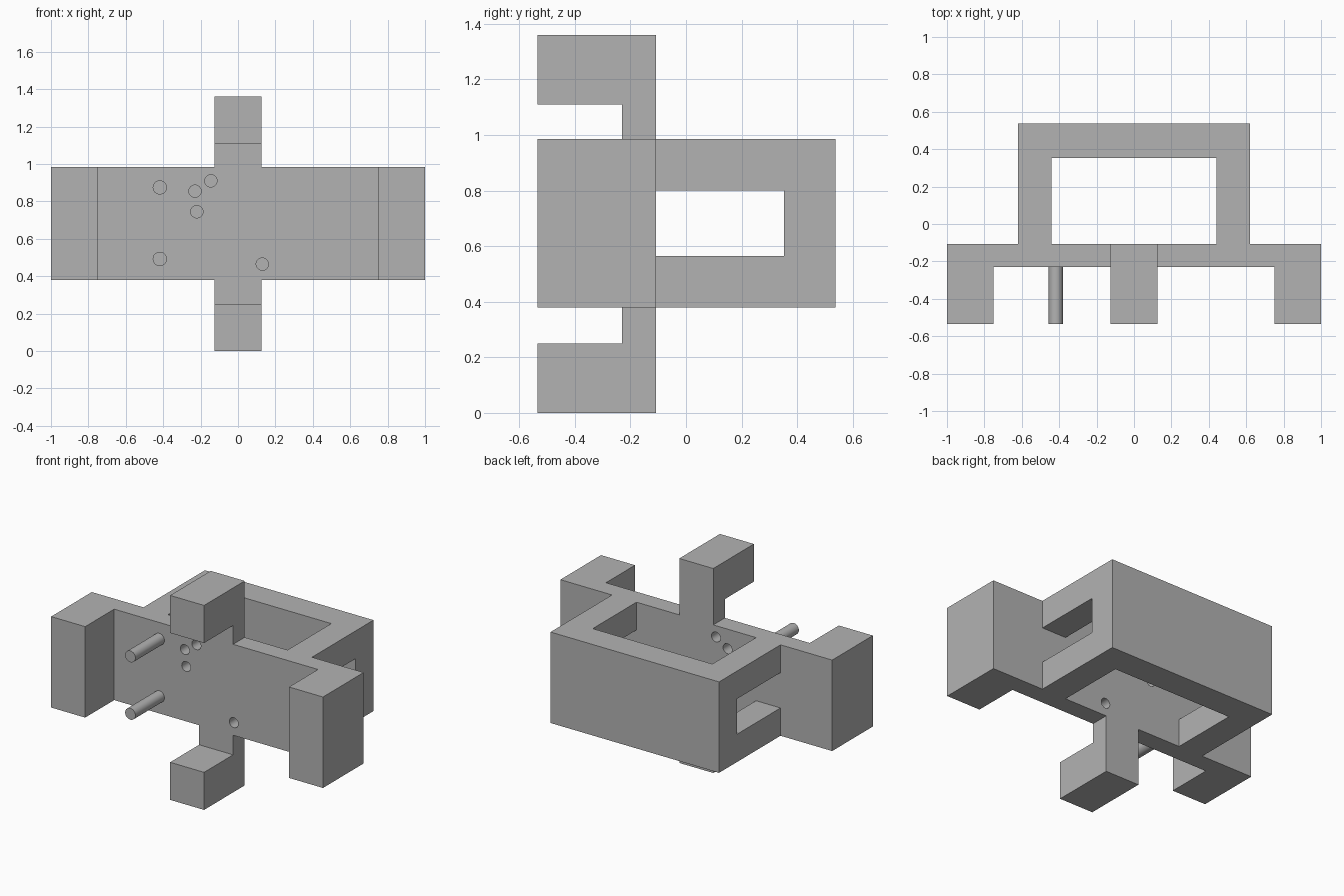
import bpy
import bmesh
from mathutils import Matrix, Vector

if "Cube" in bpy.data.objects:
    bpy.data.objects.remove(bpy.data.objects["Cube"], do_unlink=True)

grey = bpy.data.materials.new("plain grey")
grey.use_nodes = True
COLOUR = (0.45, 0.45, 0.45, 1)
grey.diffuse_color = COLOUR
grey.node_tree.nodes["Principled BSDF"].inputs["Base Color"].default_value = COLOUR

# Main depth positions, front to back
FRONT, PLATE, BACK, INNER, REAR = -0.535, -0.23, -0.108, 0.352, 0.538
LOW, HIGH, TOP = 0.38, 0.985, 1.36


def finish(name, bm):
    bmesh.ops.recalc_face_normals(bm, faces=bm.faces[:])
    mesh = bpy.data.meshes.new(name)
    bm.to_mesh(mesh)
    bm.free()
    mesh.materials.append(grey)
    obj = bpy.data.objects.new(name, mesh)
    bpy.context.collection.objects.link(obj)
    return obj


def prism(name, points, direction):
    """Extrude a flat outline along a direction."""
    bm = bmesh.new()
    face = bm.faces.new([bm.verts.new(p) for p in points])
    new = bmesh.ops.extrude_face_region(bm, geom=[face])["geom"]
    verts = [g for g in new if isinstance(g, bmesh.types.BMVert)]
    bmesh.ops.translate(bm, verts=verts, vec=Vector(direction))
    return finish(name, bm)


def box(name, lo, hi):
    outline = [(lo[0], lo[1], lo[2]), (hi[0], lo[1], lo[2]),
               (hi[0], hi[1], lo[2]), (lo[0], hi[1], lo[2])]
    return prism(name, outline, (0, 0, hi[2] - lo[2]))


def rod(name, x, z, radius, y0, y1):
    """Round bar running front to back."""
    bm = bmesh.new()
    turn = Matrix.Translation((x, (y0 + y1) / 2, z)) @ Matrix.Rotation(1.5707963, 4, "X")
    bmesh.ops.create_cone(bm, cap_ends=True, segments=32, radius1=radius,
                          radius2=radius, depth=y1 - y0, matrix=turn)
    return finish(name, bm)


def combine(target, tool, operation):
    mod = target.modifiers.new(tool.name, "BOOLEAN")
    mod.object, mod.operation, mod.solver = tool, operation, "EXACT"
    bpy.context.view_layer.objects.active = target
    bpy.ops.object.modifier_apply(modifier=mod.name)
    bpy.data.objects.remove(tool, do_unlink=True)


def smooth(obj):
    bpy.ops.object.select_all(action="DESELECT")
    obj.select_set(True)
    bpy.context.view_layer.objects.active = obj
    bpy.ops.object.shade_smooth_by_angle()


# Plate with side arms and rear frame, from a mirrored plan outline
half = [(0.75, PLATE), (0.75, FRONT), (1, FRONT), (1, BACK), (0.62, BACK), (0.62, REAR)]
plan = half + [(-x, y) for x, y in reversed(half)]
body = prism("bracket_body", [(x, y, LOW) for x, y in plan], (0, 0, HIGH - LOW))

# Upright with a hooked foot at each end
foot = [(BACK, 0), (FRONT, 0), (FRONT, 0.25), (PLATE, 0.25)]
side = foot + [(y, TOP - z) for y, z in reversed(foot)]
combine(body, prism("upright", [(-0.125, y, z) for y, z in side], (0.25, 0, 0)), "UNION")

# Open well in the frame, and the slot through its side walls
combine(body, box("well", (-0.44, BACK, 0.2), (0.44, INNER, 1.2)), "DIFFERENCE")
combine(body, box("slot", (-0.8, BACK, 0.565), (0.8, INNER, 0.8)), "DIFFERENCE")

# Round holes through the plate
for x, z in [(-0.23, 0.855), (-0.145, 0.91), (-0.22, 0.745), (0.13, 0.465)]:
    combine(body, rod("hole", x, z, 0.033, -0.3, 0), "DIFFERENCE")
smooth(body)

# Pins standing out from the plate
for name, z in (("upper_pin", 0.875), ("lower_pin", 0.493)):
    smooth(rod(name, -0.418, z, 0.038, FRONT, PLATE + 0.02))
